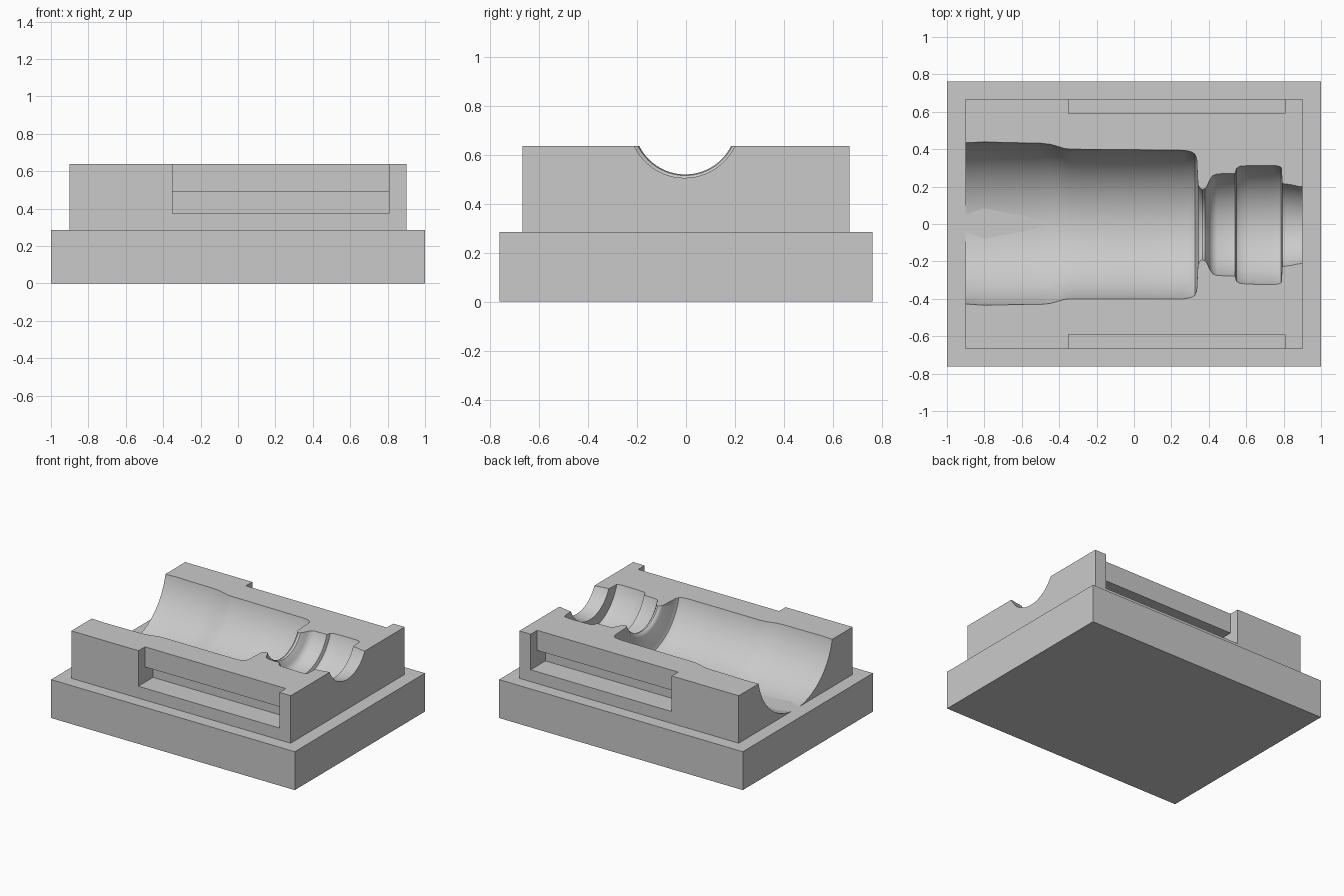
import bpy, bmesh, math

if "Cube" in bpy.data.objects:
    bpy.data.objects.remove(bpy.data.objects["Cube"])

grey = bpy.data.materials.new("plain grey")
grey.diffuse_color = (0.59, 0.59, 0.59, 1)
grey.use_nodes = True
grey.node_tree.nodes["Principled BSDF"].inputs["Base Color"].default_value = grey.diffuse_color

TOP, STEP = 0.637, 0.285


def finish(name, bm):
    bmesh.ops.recalc_face_normals(bm, faces=bm.faces)
    me = bpy.data.meshes.new(name)
    bm.to_mesh(me)
    bm.free()
    me.materials.append(grey)
    ob = bpy.data.objects.new(name, me)
    bpy.context.collection.objects.link(ob)
    return ob


def box(name, x0, x1, y0, y1, z0, z1):
    bm = bmesh.new()
    bmesh.ops.create_cube(bm, size=1)
    for v in bm.verts:
        v.co.x = x0 if v.co.x < 0 else x1
        v.co.y = y0 if v.co.y < 0 else y1
        v.co.z = z0 if v.co.z < 0 else z1
    return finish(name, bm)


def slot(name, side):
    # L-shaped slot: shallow notch open at the top, deeper undercut below it
    outline = [(0.75, 0.373), (0.495, 0.373), (0.495, 0.488),
               (0.592, 0.488), (0.592, 0.75), (0.75, 0.75)]
    bm = bmesh.new()
    ends = [[bm.verts.new((x, side * y, z)) for y, z in outline]
            for x in (-0.35, 0.807)]
    for ring in ends:
        bm.faces.new(ring)
    for i in range(6):
        j = (i + 1) % 6
        bm.faces.new((ends[0][i], ends[0][j], ends[1][j], ends[1][i]))
    return finish(name, bm)


def turned_shape(name, profile, n=128):
    # revolved cavity; profile holds (x, half width at the top face)
    bm = bmesh.new()
    rings = []
    for x, w in profile:
        t = (x + 0.9) / 1.8
        cy, cz = 0.003 - 0.009 * t, 0.722 + 0.011 * t
        r = math.hypot(w, cz - TOP)
        rings.append([bm.verts.new((x, cy + r * math.cos(a), cz + r * math.sin(a)))
                      for a in (2 * math.pi * i / n for i in range(n))])
    for a, b in zip(rings, rings[1:]):
        for i in range(n):
            j = (i + 1) % n
            bm.faces.new((a[i], a[j], b[j], b[i])).smooth = True
    bm.faces.new(rings[0])
    bm.faces.new(rings[-1])
    return finish(name, bm)


# Base slab and upper block
box("base", -1, 1, -0.7625, 0.7625, 0, STEP)
block = box("block", -0.9, 0.9, -0.6675, 0.6675, STEP, TOP)

# Cavity profile: wide body, neck, collar, ring, outlet
profile = [(-0.92, 0.431), (-0.88, 0.432), (-0.8, 0.437), (-0.7, 0.434),
           (-0.5, 0.431), (-0.45, 0.426), (-0.41, 0.415), (-0.37, 0.403),
           (-0.33, 0.400), (0.0, 0.399), (0.27, 0.397), (0.305, 0.390),
           (0.325, 0.378), (0.335, 0.355), (0.342, 0.215), (0.352, 0.196),
           (0.365, 0.188), (0.38, 0.193), (0.392, 0.21), (0.405, 0.24),
           (0.42, 0.262), (0.445, 0.272), (0.54, 0.275), (0.548, 0.302),
           (0.565, 0.313), (0.61, 0.317), (0.74, 0.319), (0.77, 0.316),
           (0.787, 0.308), (0.793, 0.222), (0.84, 0.216), (0.88, 0.207),
           (0.92, 0.204)]

cutters = [turned_shape("cavity_cutter", profile),
           slot("front_slot_cutter", -1), slot("back_slot_cutter", 1)]

bpy.context.view_layer.objects.active = block
block.select_set(True)
for c in cutters:
    m = block.modifiers.new(c.name, 'BOOLEAN')
    m.operation, m.solver, m.object = 'DIFFERENCE', 'EXACT', c
    bpy.ops.object.modifier_apply(modifier=m.name)
for c in cutters:
    bpy.data.objects.remove(c)

bpy.ops.object.shade_smooth_by_angle(angle=math.radians(35))
